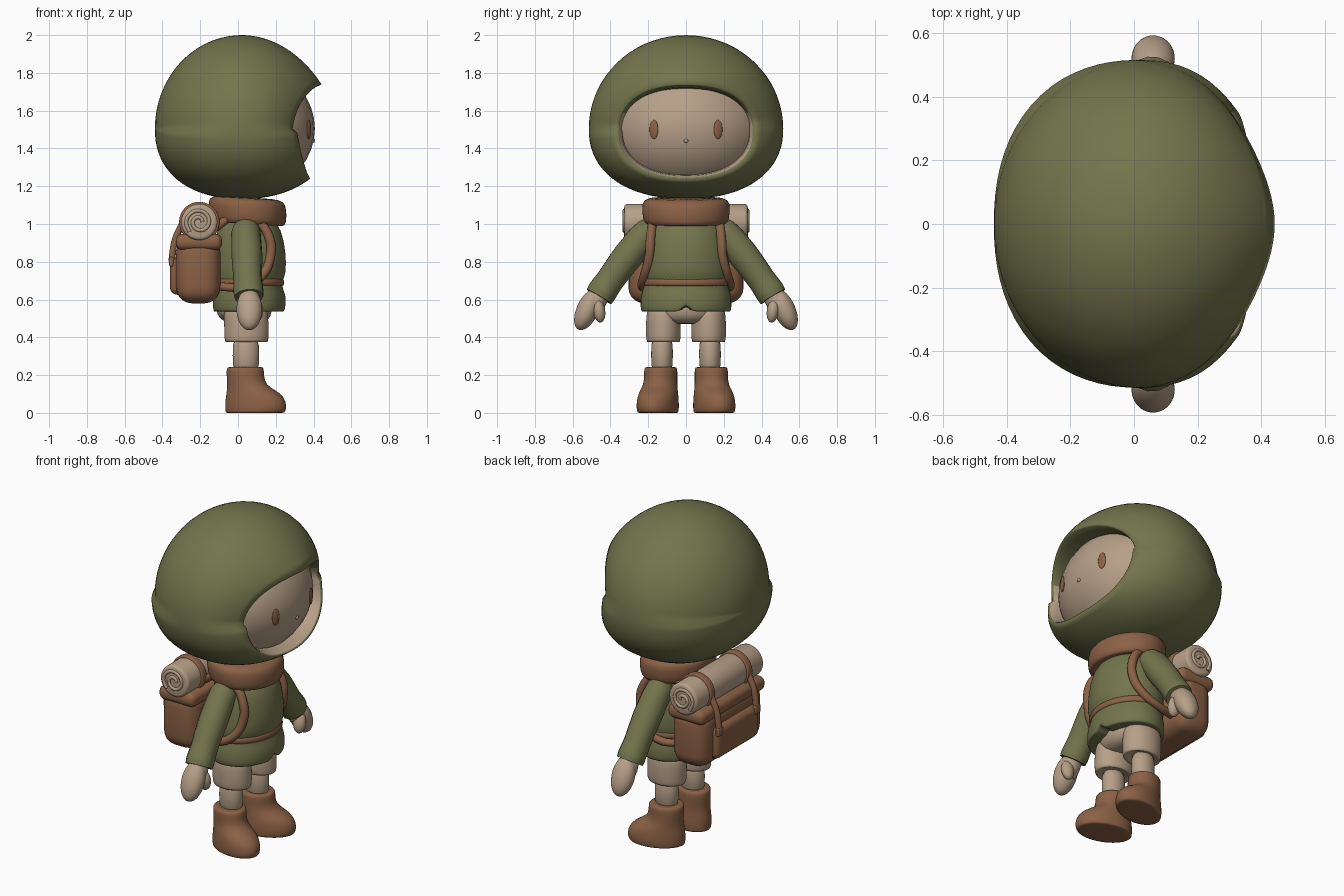
import bpy, bmesh, math
from mathutils import Matrix, Vector

if "Cube" in bpy.data.objects:
    bpy.data.objects.remove(bpy.data.objects["Cube"])


def material(name, rgb):
    m = bpy.data.materials.new(name)
    m.diffuse_color = (*rgb, 1)
    m.use_nodes = True
    m.node_tree.nodes["Principled BSDF"].inputs["Base Color"].default_value = m.diffuse_color
    return m


GREEN = material("olive green", (0.172, 0.178, 0.073))
BROWN = material("leather brown", (0.26, 0.12, 0.06))
BEIGE = material("warm beige", (0.47, 0.35, 0.245))


def finish(name, bm, *mats, subsurf=0):
    bmesh.ops.recalc_face_normals(bm, faces=bm.faces)
    for f in bm.faces:
        f.smooth = True
    me = bpy.data.meshes.new(name)
    bm.to_mesh(me)
    bm.free()
    for m in mats:
        me.materials.append(m)
    ob = bpy.data.objects.new(name, me)
    bpy.context.collection.objects.link(ob)
    if subsurf:
        mod = ob.modifiers.new("smooth", 'SUBSURF')
        mod.levels = mod.render_levels = subsurf
    return ob


def loft(name, rings, mat, cy=0, n=32, edit=None):
    """Stack of ellipses (z, centre x, radius x, radius y), capped."""
    bm = bmesh.new()
    rows = []
    for z, cx, rx, ry in rings:
        rows.append([bm.verts.new((cx + rx * math.cos(a), cy + ry * math.sin(a), z))
                     for a in (2 * math.pi * i / n for i in range(n))])
    for r, q in zip(rows, rows[1:]):
        for i in range(n):
            k = (i + 1) % n
            bm.faces.new((r[i], r[k], q[k], q[i]))
    bm.faces.new(rows[0])
    bm.faces.new(rows[-1])
    if edit:
        edit(bm)
    return finish(name, bm, mat, subsurf=1)


def ball(name, centre, radii, mat, rot=Matrix()):
    bm = bmesh.new()
    bmesh.ops.create_uvsphere(bm, u_segments=32, v_segments=20, radius=1)
    bm.transform(Matrix.Translation(centre) @ rot @ Matrix.Diagonal((*radii, 1)))
    return finish(name, bm, mat)


def rounded_box(name, centre, size, bevel, mat):
    bm = bmesh.new()
    bmesh.ops.create_cube(bm, size=1)
    bm.transform(Matrix.Translation(centre) @ Matrix.Diagonal((*size, 1)))
    bmesh.ops.bevel(bm, geom=bm.edges[:], offset=bevel, segments=5, profile=0.5, affect='EDGES')
    return finish(name, bm, mat)


def roll(name, centre, radius, length, bevel, mat):
    """Cylinder lying along y with rounded rims."""
    bm = bmesh.new()
    bmesh.ops.create_cone(bm, cap_ends=True, segments=40, radius1=radius, radius2=radius, depth=length)
    rims = [e for e in bm.edges if abs(e.verts[0].co.z - e.verts[1].co.z) < 1e-5]
    bmesh.ops.bevel(bm, geom=rims, offset=bevel, segments=3, profile=0.5, affect='EDGES')
    bm.transform(Matrix.Translation(centre) @ Matrix.Rotation(math.pi / 2, 4, 'X'))
    return finish(name, bm, mat)


def tube(name, pts, mat):
    """Smooth tube through points (x, y, z, radius)."""
    cu = bpy.data.curves.new(name, 'CURVE')
    cu.dimensions = '3D'
    cu.bevel_depth = 1
    cu.bevel_resolution = 5
    cu.resolution_u = 8
    cu.use_fill_caps = True
    sp = cu.splines.new('BEZIER')
    sp.bezier_points.add(len(pts) - 1)
    for bp, p in zip(sp.bezier_points, pts):
        bp.co, bp.radius = p[:3], p[3]
        bp.handle_left_type = bp.handle_right_type = 'AUTO'
    cu.materials.append(mat)
    ob = bpy.data.objects.new(name, cu)
    bpy.context.collection.objects.link(ob)
    bpy.ops.object.select_all(action='DESELECT')
    ob.select_set(True)
    bpy.context.view_layer.objects.active = ob
    bpy.ops.object.convert(target='MESH')
    bpy.ops.object.shade_smooth_by_angle(angle=math.radians(50))


# Hood: egg-shaped shell from the back pole to a superellipse face opening
def shell(ct, st, c, s):
    """Egg surface point, fuller below its middle."""
    p = 2 if s > 0 else 2.25
    k = (abs(ct) ** p + abs(st * c) ** p + abs(st * s) ** p) ** (-1 / p)
    return Vector((0.02 + k * ct * (0.42 if ct > 0 else 0.46), 0.515 * k * st * c,
                   1.505 + (0.495 if s > 0 else 0.372) * k * st * s))


def hood():
    bm = bmesh.new()
    n, m = 72, 28
    rows = [[] for _ in range(m + 3)]
    for i in range(n):
        a = 2 * math.pi * i / n
        c, s = math.cos(a), math.sin(a)
        lo, hi = 0, math.pi / 2
        for _ in range(30):
            rim = (lo + hi) / 2
            q = shell(math.cos(rim), math.sin(rim), c, s)
            inside = abs(q.y / 0.362) ** 2.3 + abs((q.z - 1.49) / 0.25) ** 2.3 < 1
            lo, hi = (rim, hi) if inside else (lo, rim)
        for j in range(1, m + 1):
            u = j / m
            t = math.pi * (1 - u) + rim * u
            p = shell(math.cos(t), math.sin(t), c, s)
            p.x += max(0, 2 * u - 1) ** 2 * (-0.03 + (0.082 if s > 0 else 0.075) * abs(s) ** 1.25)
            rows[j - 1].append(bm.verts.new(p))
        for j, (sc, dx) in enumerate(((0.975, -0.008), (0.935, -0.045), (0.9, -0.13))):
            rows[m + j].append(bm.verts.new((p.x + dx, p.y * sc, 1.49 + (p.z - 1.49) * sc)))
    pole = bm.verts.new((-0.44, 0, 1.505))
    for i in range(n):
        k = (i + 1) % n
        bm.faces.new((pole, rows[0][k], rows[0][i]))
        for j in range(len(rows) - 1):
            f = bm.faces.new((rows[j][i], rows[j][k], rows[j + 1][k], rows[j + 1][i]))
            f.material_index = 1 if j >= m and f.calc_center_median().z < 1.6 else 0
    finish("hood", bm, GREEN, BEIGE)


hood()

# Face, nose and eyes
ball("face", (0, 0, 1.505), (0.407, 0.44, 0.36), BEIGE)
ball("nose", (0.4, 0, 1.44), (0.008, 0.012, 0.01), BEIGE)
for s in (-1, 1):
    ball("eye", (0.375, s * 0.17, 1.5), (0.009, 0.024, 0.05), BROWN, Matrix.Rotation(s * 0.35, 4, 'Z'))


# Scarf, higher at the back
def tilt(bm):
    for v in bm.verts:
        v.co.z -= 0.06 * (v.co.x - 0.05)


loft("scarf", [(1.02, .05, .15, .17), (.99, .055, .185, .21), (1.02, .055, .203, .23), (1.09, .05, .208, .234),
               (1.13, .045, .2, .228), (1.142, .045, .15, .17)], BROWN, edit=tilt)


# Jacket with a notch in the front hem, and belt
def notch(bm):
    for v in bm.verts:
        if v.co.z < 0.57 and v.co.x > 0.15 and abs(v.co.y) < 0.012:
            v.co.z += 0.045


loft("jacket", [(.545, .06, .175, .22), (.53, .06, .188, .236), (.56, .06, .194, .242), (.62, .06, .193, .24),
                (.67, .055, .178, .222), (.70, .055, .178, .222), (.735, .06, .196, .236), (.85, .06, .194, .224),
                (.97, .06, .172, .208), (1.06, .05, .12, .14)], GREEN, n=48, edit=notch)
loft("belt", [(.672, .055, .17, .21), (.67, .056, .186, .23), (.69, .056, .19, .234), (.712, .056, .186, .23),
              (.712, .055, .17, .21)], BROWN)

# Shorts hips
loft("shorts_hips", [(.47, .04, .05, .09), (.475, .04, .1, .13), (.505, .034, .138, .175), (.54, .032, .148, .198),
                     (.6, .035, .15, .2)], BEIGE)

for s in (-1, 1):
    # Shorts leg, bare leg
    loft("shorts_leg", [(.39, .045, .08, .06), (.37, .045, .108, .084), (.38, .045, .117, .091),
                        (.45, .045, .118, .093), (.52, .042, .118, .09), (.57, .04, .11, .08)],
         BEIGE, cy=s * 0.12)
    loft("leg", [(.2, .042, .07, .058), (.3, .042, .07, .057), (.42, .042, .072, .06)], BEIGE, cy=s * 0.127)

    # Boot, toes turned out
    def toe_out(bm, s=s):
        pivot = Matrix.Translation((0.04, s * 0.127, 0))
        bm.transform(pivot @ Matrix.Rotation(s * 0.28, 4, 'Z') @ pivot.inverted())

    loft("boot", [(0, .09, .15, .094), (0, .095, .16, .103), (.02, .098, .166, .107), (.06, .098, .166, .107),
                  (.105, .087, .148, .101), (.135, .057, .113, .092), (.17, .042, .1, .087), (.225, .04, .101, .088),
                  (.243, .04, .097, .084), (.243, .04, .075, .065)], BROWN, cy=s * 0.134, edit=toe_out)

    # Sleeve and mitten hand
    tube("sleeve", [(.04, s * .13, 1.0, .05), (.042, s * .2, .955, .078), (.047, s * .3, .84, .082),
                    (.052, s * .4, .705, .076), (.056, s * .445, .64, .08), (.058, s * .46, .615, .077)], GREEN)
    lean = Matrix.Rotation(s * 0.43, 4, 'X')
    tube("wrist", [(.058, s * .445, .645, .052), (.06, s * .485, .58, .06), (.062, s * .51, .53, .05)], BEIGE)
    ball("hand", (.06, s * .52, .548), (.068, .058, .118), BEIGE, lean)
    ball("thumb", (.095, s * .46, .54), (.038, .032, .062), BEIGE, Matrix.Rotation(-s * 0.15, 4, 'X'))

    # Shoulder strap
    tube("shoulder_strap", [(-.12, s * .15, .98, .022), (-.02, s * .165, 1.04, .022), (.1, s * .175, 1.015, .024),
                            (.165, s * .187, .93, .025), (.17, s * .195, .82, .025), (.12, s * .222, .72, .024),
                            (.02, s * .235, .67, .022), (-.12, s * .2, .67, .022)], BROWN)

    # Bedroll strap, hanging end and buckle
    roll("bedroll_strap", (-.205, s * .18, 1.01), .107, .045, .008, BROWN)
    tube("pack_strap", [(-.295, s * .18, 1.0, .018), (-.332, s * .18, .92, .018), (-.352, s * .18, .8, .018)], BROWN)
    rounded_box("buckle", (-.353, s * .18, .8), (.024, .05, .05), .008, BROWN)

    # Spiral on the bedroll end
    tube("bedroll_spiral", [(-.205 + r * math.cos(a), s * .326, 1.01 + r * math.sin(a), .01)
                            for a, r in ((k * math.pi / 4, .016 + .0044 * k) for k in range(14))], BEIGE)

# Backpack
rounded_box("backpack_body", (-.21, 0, .755), (.235, .61, .35), .085, BROWN)
rounded_box("backpack_pocket", (-.315, 0, .725), (.09, .42, .2), .04, BROWN)
rounded_box("backpack_flap", (-.207, 0, .905), (.245, .625, .085), .036, BROWN)
roll("bedroll", (-.205, 0, 1.01), .096, .654, .018, BEIGE)
